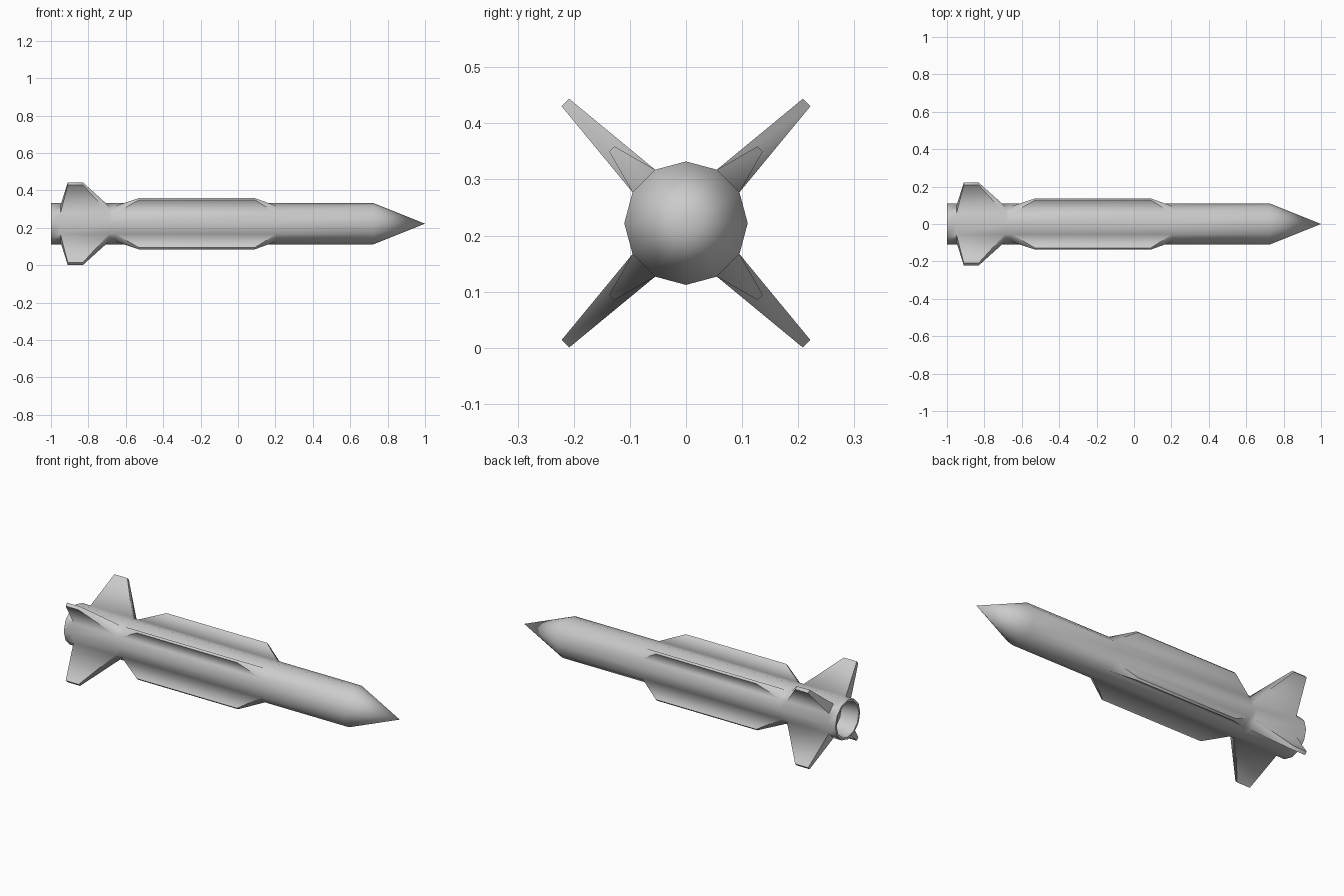
import bpy, bmesh
from math import sin, cos, pi, radians
from mathutils import Vector

if "Cube" in bpy.data.objects:
    bpy.data.objects.remove(bpy.data.objects["Cube"])

SIDES, AXIS_Z, R = 12, 0.222, 0.11
bm = bmesh.new()


def ring(x, r):
    return [bm.verts.new((x, r * sin(2 * pi * i / SIDES), AXIS_Z + r * cos(2 * pi * i / SIDES)))
            for i in range(SIDES)]


def bridge(a, b):
    return [bm.faces.new((a[i], a[(i + 1) % SIDES], b[(i + 1) % SIDES], b[i]))
            for i in range(SIDES)]


# Tube: hollow tail first, then the outer skin up to the nose shoulder
profile = [(-0.90, 0.085), (-1.0, 0.098), (-1.0, R), (-0.95, R), (-0.69, R),
           (-0.655, R), (0.205, R), (0.725, R)]
rings = [ring(x, r) for x, r in profile]
bands = [bridge(a, b) for a, b in zip(rings, rings[1:])]
bm.faces.new(rings[0])

# Pointed nose
tip = bm.verts.new((1.0, 0, AXIS_Z))
last = rings[-1]
for i in range(SIDES):
    bm.faces.new((last[i], last[(i + 1) % SIDES], tip))


# Fins pulled out of the four diagonal skin panels and tapered
def pull_fins(band, x0, x1, reach, half):
    panels = [band[i] for i in (1, 4, 7, 10)]
    for f in bmesh.ops.extrude_discrete_faces(bm, faces=panels)["faces"]:
        c = f.calc_center_median()
        out = Vector((0, c.y, c.z - AXIS_Z)).normalized()
        side = Vector((0, -out.z, out.y))
        for v in f.verts:
            s = half if (v.co - c).dot(side) > 0 else -half
            x = x0 if v.co.x < c.x else x1
            v.co = Vector((x, 0, AXIS_Z)) + out * reach + side * s


pull_fins(bands[3], -0.91, -0.83, 0.304, 0.0095)   # tail fins
pull_fins(bands[5], -0.53, 0.09, 0.187, 0.0065)    # long mid-body fins

bmesh.ops.recalc_face_normals(bm, faces=bm.faces)
mesh = bpy.data.meshes.new("missile_body")
bm.to_mesh(mesh)
bm.free()
body = bpy.data.objects.new("missile_body", mesh)
bpy.context.collection.objects.link(body)
bpy.context.view_layer.objects.active = body
body.select_set(True)
bpy.ops.object.shade_smooth_by_angle(angle=radians(60))
